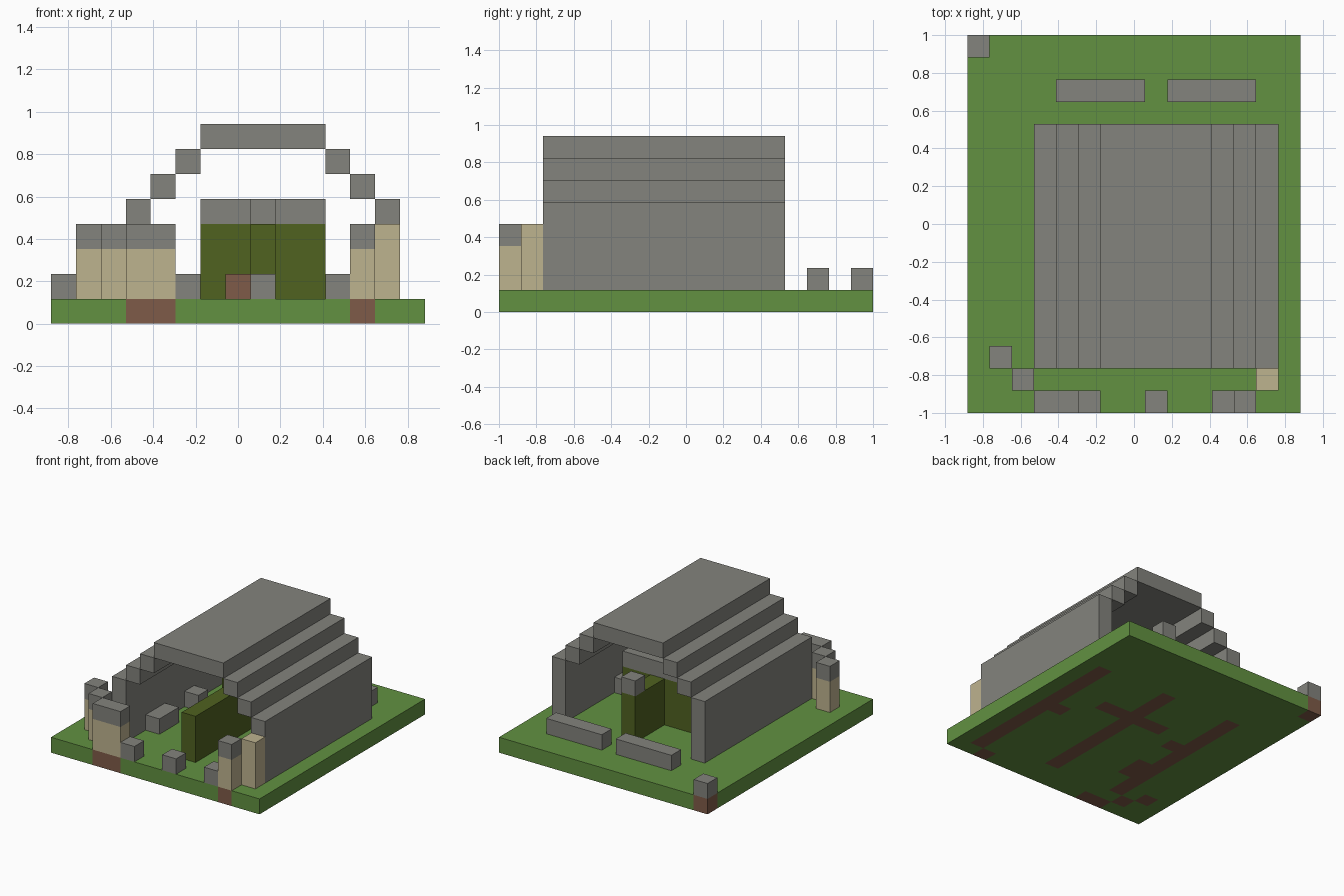
import bpy
import bmesh
from mathutils import Vector

cube = bpy.data.objects.get("Cube")
if cube:
    bpy.data.objects.remove(cube, do_unlink=True)

NX, NY = 15, 17          # plot size in blocks
U = 2 / NY               # block size


def material(name, colour):
    mat = bpy.data.materials.new(name)
    mat.use_nodes = True
    mat.diffuse_color = (*colour, 1)
    bsdf = mat.node_tree.nodes["Principled BSDF"]
    bsdf.inputs["Base Color"].default_value = (*colour, 1)
    bsdf.inputs["Roughness"].default_value = 0.9
    return mat


STONE = material("stone_grey", (0.227, 0.227, 0.205))
GRASS = material("grass_green", (0.122, 0.283, 0.053))
DIRT = material("dirt_brown", (0.212, 0.105, 0.065))
SAND = material("pale_tan", (0.515, 0.451, 0.275))
HEDGE = material("dark_olive", (0.08, 0.122, 0.0144))


def new_object(name, bm, *mats):
    mesh = bpy.data.meshes.new(name)
    bm.to_mesh(mesh)
    bm.free()
    for mat in mats:
        mesh.materials.append(mat)
    obj = bpy.data.objects.new(name, mesh)
    bpy.context.collection.objects.link(obj)
    return obj


def box_mesh(start, size):
    """Box from a block cell and a size in blocks."""
    bm = bmesh.new()
    bmesh.ops.create_cube(bm, size=1)
    for v in bm.verts:
        p = [start[a] + (v.co[a] + 0.5) * size[a] for a in range(3)]
        v.co = Vector((p[0] - NX / 2, p[1] - NY / 2, p[2])) * U
    return bm


def block(name, mat, start, size=(1, 1, 1)):
    return new_object(name, box_mesh(start, size), mat)


# Vaulted hall: two walls, stepped shoulders and a flat roof
Y0, LENGTH = 2, 11
for side, wall, step in (("right", 3, 1), ("left", 13, -1)):
    block(side + "_wall", STONE, (wall, Y0, 1), (1, LENGTH, 4))
    for n in (1, 2):
        block(f"{side}_roof_step_{n}", STONE, (wall + step * n, Y0, 4 + n), (1, LENGTH, 1))
block("roof", STONE, (6, Y0, 7), (5, LENGTH, 1))

# Inner partition with its crossing and stone caps
block("partition_long", HEDGE, (8, Y0, 1), (1, LENGTH, 3))
for name, x in (("right", 6), ("left", 9)):
    block("partition_" + name + "_arm", HEDGE, (x, 9, 1), (2, 1, 3))
block("crossing_cap", STONE, (6, 9, 4), (5, 1, 1))
block("front_cap", STONE, (8, 8, 4))
block("back_cap", STONE, (8, 12, 4))
block("inner_crate", DIRT, (7, 8, 1))

# Front pillars: tan shaft with a stone cap
pillars = [(1, 2, 1), (2, 1, 1), (3, 0, 2), (12, 0, 1)]
for n, (x, y, w) in enumerate(pillars, 1):
    block(f"pillar_shaft_{n}", SAND, (x, y, 1), (w, 1, 2))
    block(f"pillar_cap_{n}", STONE, (x, y, 3), (w, 1, 1))
block("plain_pillar", SAND, (13, 1, 1), (1, 1, 3))

# Low stones around and inside the hall: x, y, width, depth
benches = [(4, 4, 1, 2), (4, 8, 1, 1), (12, 7, 1, 1)]
loose = [(5, 0, 1, 1), (8, 0, 1, 1), (11, 0, 1, 1), (4, 14, 4, 1), (9, 14, 4, 1)]
corner = (0, 16, 1, 1)
for n, (x, y, w, d) in enumerate(benches + loose + [corner], 1):
    block(f"low_stone_{n}", STONE, (x, y, 1), (w, d, 1))

# Ground slab, turned to dirt under the heavy parts
dirt_areas = benches + [corner] + [(x, y, w, 1) for x, y, w in pillars]
dirt_areas += [(x, Y0, 1, LENGTH) for x in (3, 8, 13)]
dirt_areas += [(6, 9, 5, 1), (13, 1, 1, 1)]

ground = box_mesh((0, 0, 0), (NX, NY, 1))
for axis, count in ((0, NX), (1, NY)):
    normal = Vector((axis == 0, axis == 1, 0))
    for n in range(1, count):
        bmesh.ops.bisect_plane(
            ground, geom=ground.verts[:] + ground.edges[:] + ground.faces[:],
            plane_co=normal * (n - count / 2) * U, plane_no=normal)
ground.normal_update()
for face in ground.faces:
    c = (face.calc_center_median() - face.normal * U / 2) / U
    cx, cy = c.x + NX / 2, c.y + NY / 2
    face.material_index = int(any(
        x < cx < x + w and y < cy < y + d for x, y, w, d in dirt_areas))
new_object("ground", ground, GRASS, DIRT)
